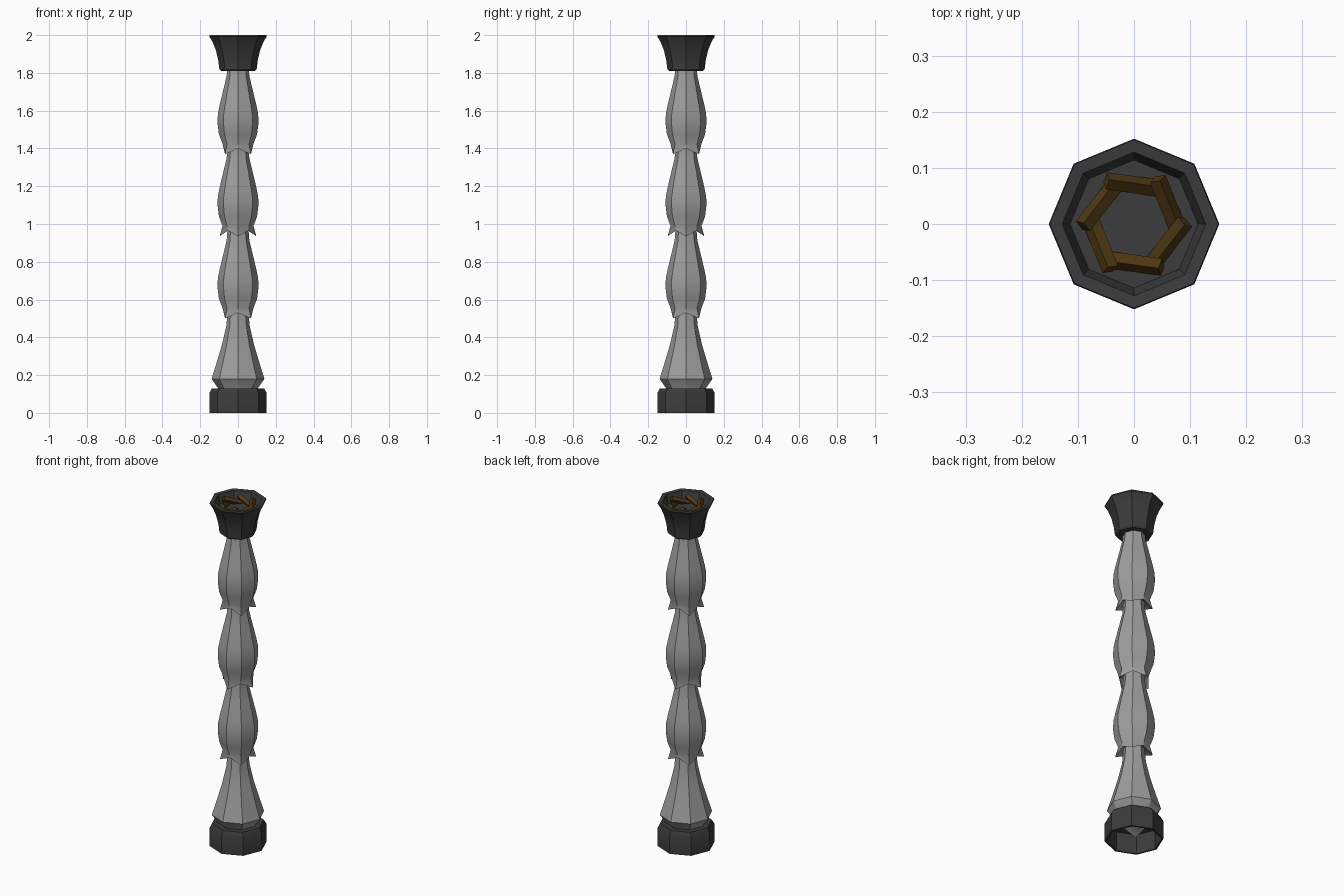
import bpy, bmesh, math
from mathutils import Matrix

if "Cube" in bpy.data.objects:
    bpy.data.objects.remove(bpy.data.objects["Cube"])

SIDES = 8


def material(name, rgb):
    m = bpy.data.materials.new(name)
    m.use_nodes = True
    m.diffuse_color = (*rgb, 1)
    bsdf = m.node_tree.nodes["Principled BSDF"]
    bsdf.inputs["Base Color"].default_value = (*rgb, 1)
    bsdf.inputs["Roughness"].default_value = 0.8
    return m


stone = material("pale grey stone", (0.34, 0.34, 0.34))
iron = material("dark iron", (0.045, 0.045, 0.045))
wood = material("brown wood", (0.075, 0.038, 0.006))


def finish(bm, name, mat):
    bmesh.ops.recalc_face_normals(bm, faces=bm.faces)
    mesh = bpy.data.meshes.new(name)
    bm.to_mesh(mesh)
    bm.free()
    mesh.materials.append(mat)
    ob = bpy.data.objects.new(name, mesh)
    bpy.context.collection.objects.link(ob)
    bpy.ops.object.select_all(action="DESELECT")
    ob.select_set(True)
    bpy.context.view_layer.objects.active = ob
    bpy.ops.object.shade_smooth_by_angle(angle=math.radians(28))
    return ob


def octagon_lathe(name, profile, mat, cap_ends=True):
    """Each profile point is (r, z) or (r, z, r_odd, z_odd) for a zigzag ring."""
    bm = bmesh.new()
    rings = []
    for p in profile:
        ring = []
        for i in range(SIDES):
            r, z = p[2:] if len(p) == 4 and i % 2 else p[:2]
            a = math.tau * i / SIDES
            ring.append(bm.verts.new((r * math.cos(a), r * math.sin(a), z)))
        rings.append(ring)
    for low, high in zip(rings, rings[1:]):
        for i in range(SIDES):
            j = (i + 1) % SIDES
            bm.faces.new((low[i], low[j], high[j], high[i]))
    if cap_ends:
        bm.faces.new(rings[0])
        bm.faces.new(rings[-1])
    return finish(bm, name, mat)


def skirt(joint, spikes_on_axes):
    """Zigzag hem whose alternate corners flare out and down."""
    low, high = (0.097, joint - 0.03), (0.075, joint)
    return (*low, *high) if spikes_on_axes else (*high, *low)


# Hollow foot collar, open underneath
octagon_lathe("foot_collar", [
    (0.08, 0.115), (0.14, 0.11), (0.142, 0), (0.152, 0),
    (0.152, 0.105), (0.138, 0.13), (0.08, 0.13)], iron, cap_ends=False)

# Flared lowest shaft section
octagon_lathe("shaft_foot", [
    (0.05, 0.1), skirt(0.1, False), (0.105, 0.13), (0.14, 0.18),
    (0.118, 0.25), (0.085, 0.36), (0.062, 0.46), (0.054, 0.55)], stone)

# Three bulging shaft sections with alternating hems
for n, joint in enumerate((0.53, 0.965, 1.4)):
    bulge = [(0.082, 0.025), (0.101, 0.075), (0.108, 0.13), (0.107, 0.18),
             (0.097, 0.23), (0.073, 0.33), (0.06, 0.385), (0.055, 0.45)]
    octagon_lathe(f"shaft_section_{n + 1}",
                  [(0.045, joint + 0.02), skirt(joint, n == 1)]
                  + [(r, joint + h) for r, h in bulge], stone)

# Flaring fire bowl with a shallow floor
octagon_lathe("fire_bowl", [
    (0.09, 1.81), (0.099, 1.82), (0.105, 1.87), (0.117, 1.92),
    (0.135, 1.965), (0.152, 1.992), (0.15, 2.0), (0.128, 1.998),
    (0.114, 1.95)], iron)

# Ring of six sticks, each leaning over the next
bm = bmesh.new()
for i in range(6):
    place = (Matrix.Rotation(math.tau * i / 6, 4, "Z")
             @ Matrix.Translation((0.0, 0.07, 1.966))
             @ Matrix.Rotation(math.radians(-8), 4, "Z")
             @ Matrix.Rotation(math.radians(20), 4, "Y")
             @ Matrix.Rotation(math.radians(35), 4, "X")
             @ Matrix.Diagonal((0.105, 0.022, 0.022, 1)))
    bmesh.ops.create_cube(bm, size=1, matrix=place)
finish(bm, "firewood", wood)
